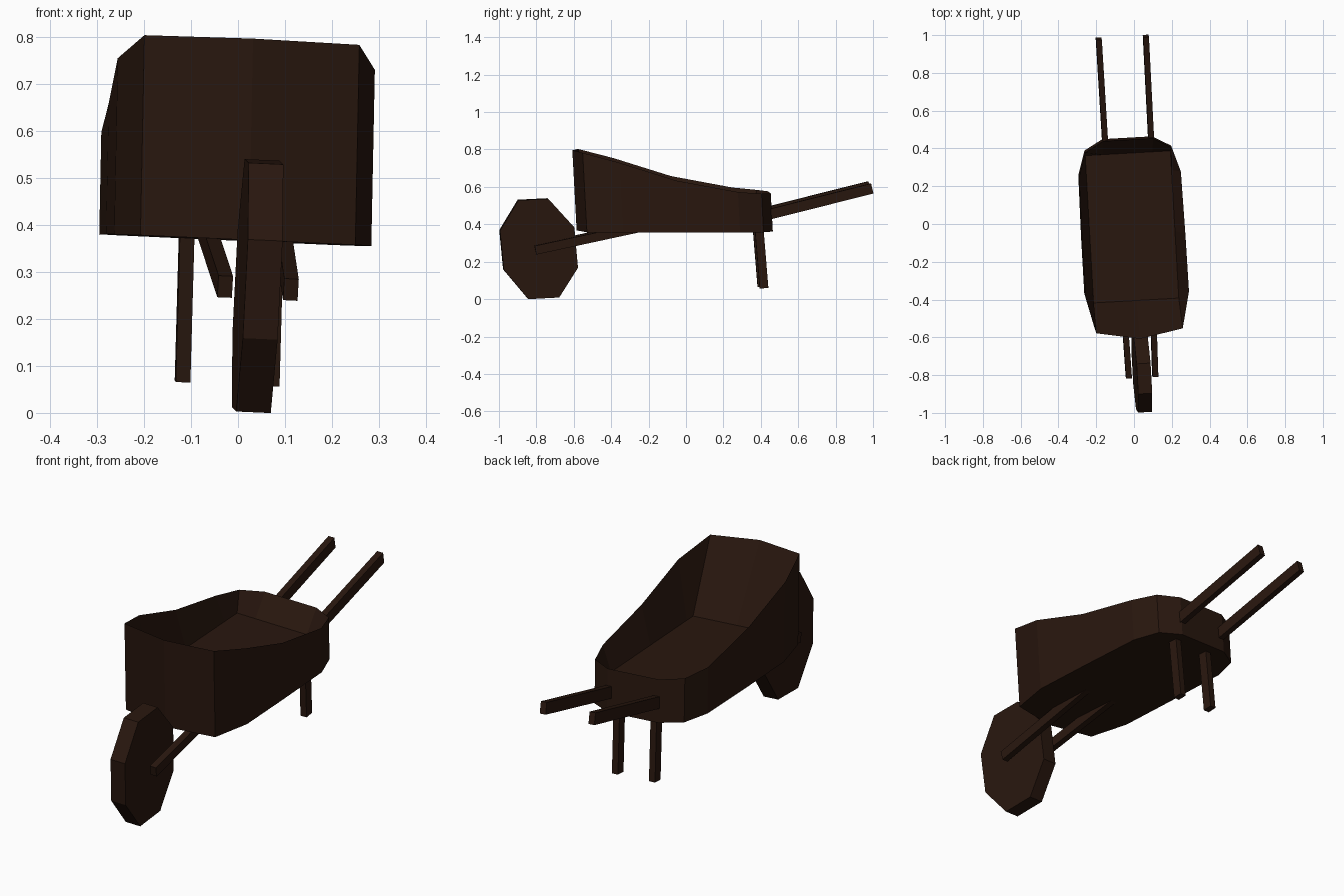
import bpy, bmesh
from mathutils import Matrix, Vector

if "Cube" in bpy.data.objects:
    bpy.data.objects.remove(bpy.data.objects["Cube"])

BASE = 0.37   # height of the tub underside
# the whole barrow sits slightly turned and rolled
POSE = (Matrix.Translation((0, 0, BASE - 0.003)) @ Matrix.Rotation(0.057, 4, 'Z')
        @ Matrix.Rotation(0.045, 4, 'Y') @ Matrix.Translation((-0.01, 0, -BASE)))

wood = bpy.data.materials.new("dark_wood")
wood.diffuse_color = (0.022, 0.0085, 0.0045, 1)
wood.use_nodes = True
wood.node_tree.nodes["Principled BSDF"].inputs["Base Color"].default_value = wood.diffuse_color


def finish(name, bm):
    bmesh.ops.recalc_face_normals(bm, faces=bm.faces)
    bm.transform(POSE)
    mesh = bpy.data.meshes.new(name)
    bm.to_mesh(mesh)
    bm.free()
    mesh.materials.append(wood)
    obj = bpy.data.objects.new(name, mesh)
    bpy.context.collection.objects.link(obj)
    return obj


def bridge(bm, a, b):
    for i in range(len(a)):
        j = (i + 1) % len(a)
        bm.faces.new((a[i], a[j], b[j], b[i]))


def beam(name, start, end, width, height):
    """Rectangular bar between two points, width kept along x."""
    a, b = Vector(start), Vector(end)
    d = (b - a).normalized()
    side = (Vector((1, 0, 0)) - d * d.x).normalized()
    up = side.cross(d)
    bm = bmesh.new()
    rings = [[bm.verts.new(p + side * sx * width / 2 + up * sz * height / 2)
              for sx, sz in ((-1, -1), (1, -1), (1, 1), (-1, 1))] for p in (a, b)]
    bridge(bm, *rings)
    for r in rings:
        bm.faces.new(r)
    return finish(name, bm)


# tub: outline (x, y, wall height), half then mirrored; front bow vertex between
half = [(0.132, 0.458, 0.203), (0.230, 0.403, 0.206), (0.270, 0.275, 0.217),
        (0.274, -0.05, 0.278), (0.274, -0.352, 0.374), (0.229, -0.543, 0.425)]
outline = (half + [(0, -0.585, 0.428)] + [(-x, y, h) for x, y, h in reversed(half)])
bm = bmesh.new()
under = [bm.verts.new((x, y, BASE)) for x, y, h in outline]
rim = [bm.verts.new((x - 0.028 * h, y - 0.055 * h, BASE + h)) for x, y, h in outline]
floor = [bm.verts.new((max(-0.226, min(0.226, x)) - 0.006, max(-0.405, min(0.376, y)), BASE + 0.1))
         for x, y, h in outline]
bridge(bm, under, rim)
bridge(bm, rim, floor)
bm.faces.new(under)
bm.faces.new(floor)
finish("tub", bm)

# wheel: rough eight-sided disc
profile = [(-0.90, 0.533), (-0.74, 0.541), (-0.60, 0.388), (-0.58, 0.172),
           (-0.68, 0.013), (-0.845, 0.004), (-0.977, 0.16), (-0.998, 0.37)]
bm = bmesh.new()
sides = [[bm.verts.new((x + 0.011, y, z)) for y, z in profile] for x in (-0.037, 0.037)]
bridge(bm, *sides)
for s in sides:
    bm.faces.new(s)
finish("wheel", bm)

# axle through the wheel
beam("axle", (-0.07, -0.785, 0.276), (0.09, -0.785, 0.276), 0.035, 0.04)

# paired fork arms, handles and legs
for s, tag in ((-1, "left"), (1, "right")):
    beam("fork_arm_" + tag, (s * 0.07 + 0.011, -0.81, 0.268), (s * 0.082 + 0.008, -0.2, 0.4), 0.031, 0.047)
    beam("handle_" + tag, (s * 0.122, 0.42, 0.457), (s * 0.125 - 0.006, 0.99, 0.6), 0.03, 0.055)
    x = 0.095 * s + 0.017
    beam("leg_" + tag, (x, 0.385, 0.39), (x + 0.007, 0.412, 0.066), 0.031, 0.046)
